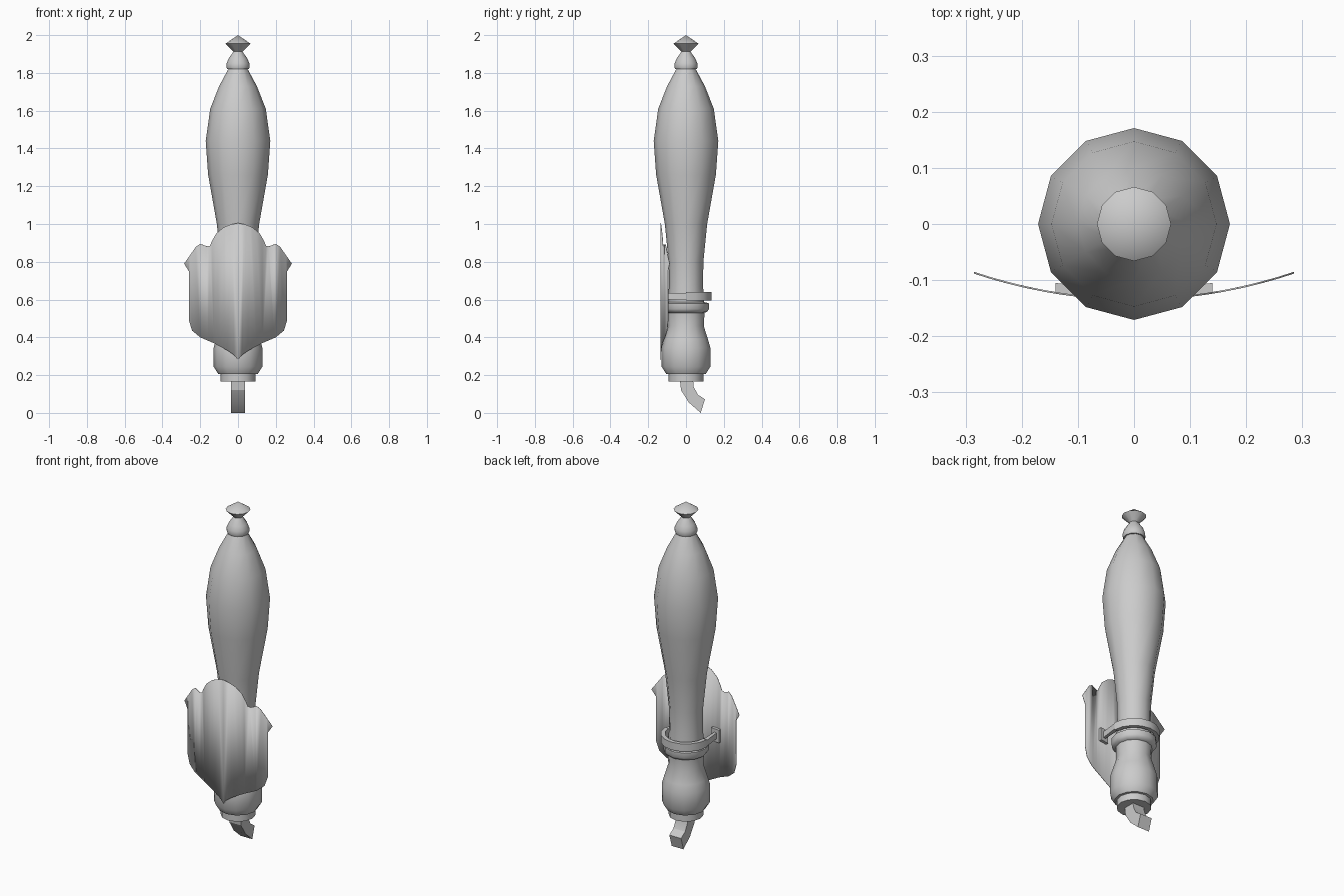
import bpy, bmesh, math

cube = bpy.data.objects.get("Cube")
if cube:
    bpy.data.objects.remove(cube, do_unlink=True)

grey = bpy.data.materials.new("plain grey")
grey.use_nodes = True
grey.diffuse_color = (0.6, 0.6, 0.6, 1)
grey.node_tree.nodes["Principled BSDF"].inputs["Base Color"].default_value = (0.6, 0.6, 0.6, 1)


def finish(name, bm, smooth=40):
    """Turn a bmesh into a shaded, coloured object."""
    bmesh.ops.recalc_face_normals(bm, faces=bm.faces)
    mesh = bpy.data.meshes.new(name)
    bm.to_mesh(mesh)
    bm.free()
    mesh.materials.append(grey)
    obj = bpy.data.objects.new(name, mesh)
    bpy.context.collection.objects.link(obj)
    bpy.ops.object.select_all(action='DESELECT')
    obj.select_set(True)
    bpy.context.view_layer.objects.active = obj
    if smooth:
        bpy.ops.object.shade_smooth_by_angle(angle=math.radians(smooth))
    return obj


def lathe(name, profile, sides=12):
    """Spin a (radius, height) profile about the z axis."""
    bm = bmesh.new()
    verts = [bm.verts.new((r, 0, z)) for r, z in profile]
    edges = [bm.edges.new(pair) for pair in zip(verts, verts[1:])]
    bmesh.ops.spin(bm, geom=verts + edges, cent=(0, 0, 0), axis=(0, 0, 1),
                   angle=math.tau, steps=sides, use_merge=True)
    bmesh.ops.remove_doubles(bm, verts=bm.verts, dist=0.0005)
    return finish(name, bm)


def prism(name, outline, offset, smooth=0):
    """Extrude a closed 3D outline by an offset."""
    bm = bmesh.new()
    face = bm.faces.new([bm.verts.new(p) for p in outline])
    ext = bmesh.ops.extrude_face_region(bm, geom=[face], use_keep_orig=True)
    moved = [g for g in ext["geom"] if isinstance(g, bmesh.types.BMVert)]
    bmesh.ops.translate(bm, verts=moved, vec=offset)
    return finish(name, bm, smooth)


# Turned handle, from the base up to the shoulder
lathe("handle", [
    (0, .165), (.093, .165), (.093, .205), (.105, .207), (.129, .245),
    (.129, .345), (.116, .39), (.094, .46), (.098, .53), (.112, .535),
    (.122, .55), (.122, .58), (.095, .587), (.09, .68), (.092, .8),
    (.112, 1.0), (.158, 1.26), (.171, 1.44), (.147, 1.61), (.1, 1.73),
    (.05, 1.822), (0, 1.822)])

# Collar and pointed knob on top
lathe("finial", [
    (0, 1.818), (.058, 1.82), (.062, 1.832), (.06, 1.85), (.05, 1.875),
    (.024, 1.913), (.066, 1.955), (0, 2.0)])

# Bent square spout underneath
spout = [(-.032, .17), (-.026, .12), (.015, .055), (.078, 0),
         (.1, .072), (.062, .097), (.04, .14), (.038, .17)]
prism("spout", [(-.038, y, z) for y, z in spout], (.076, 0, 0), 25)


# Curved shield plate: cut the flat outline into columns, then bend it
def bend(x):
    return -.134 + .58 * x * x


half = [(.04, .997), (.075, .983), (.115, .95), (.138, .91), (.148, .885),
        (.165, .882), (.2, .895), (.222, .88), (.285, .79), (.26, .75),
        (.26, .49), (.242, .435), (.2, .4), (.13, .37), (.055, .33), (.02, .305)]
outline = [(0, 1.005)] + half + [(0, .28)] + [(-x, z) for x, z in reversed(half)]
bm = bmesh.new()
bm.faces.new([bm.verts.new((x, 0, z)) for x, z in outline])
for i in range(-8, 9):
    bmesh.ops.bisect_plane(bm, geom=bm.verts[:] + bm.edges[:] + bm.faces[:],
                           plane_co=(i * .032, 0, 0), plane_no=(1, 0, 0))
for v in bm.verts:
    v.co.y = bend(v.co.x)
shield = finish("shield", bm)
solid = shield.modifiers.new("thickness", 'SOLIDIFY')
solid.thickness = .003
solid.offset = 0

# Half-ring clip round the back of the handle
arc = [math.pi * i / 8 for i in range(9)]
ring = [(.135 * math.cos(a), .135 * math.sin(a), .595) for a in arc]
ring += [(.112 * math.cos(a), .112 * math.sin(a), .595) for a in reversed(arc)]
prism("clip_ring", ring, (0, 0, .045), 35)

# Arms and pads joining the clip to the shield
for side, label in ((1, "left"), (-1, "right")):
    arm = [(.135, 0), (.112, 0), (.106, -.115), (.122, -.115)]
    prism(label + "_clip_arm", [(side * x, y, .6) for x, y in arm], (0, 0, .035))
    pad = [(.085, -.112), (.14, -.105), (.14, -.122), (.085, -.129)]
    prism(label + "_clip_pad", [(side * x, y, .58) for x, y in pad], (0, 0, .075))
